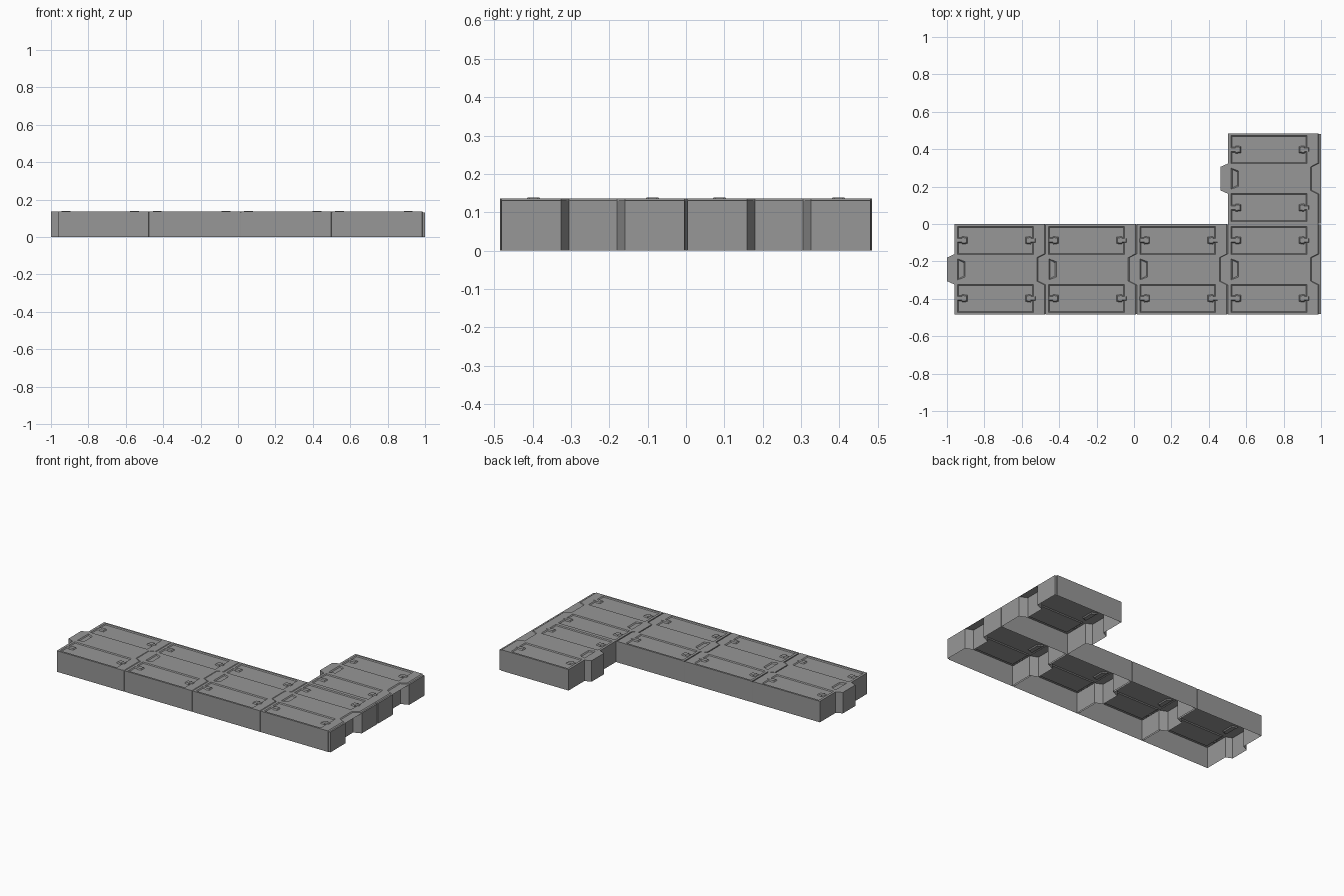
import bpy, bmesh
from math import copysign

if "Cube" in bpy.data.objects:
    bpy.data.objects.remove(bpy.data.objects["Cube"])

H = 0.136        # deck height
W = 0.2425       # half width of one block
L = 0.4875       # block pitch along x
LIP = 0.01       # stepped-down lip at the right end
TAB = 0.04       # depth of the locking tab
STEP = 0.005     # drop from deck to lip
GAP = 0.003      # seam groove between blocks

grey = bpy.data.materials.new("dark_grey")
grey.diffuse_color = (0.31, 0.31, 0.31, 1)
grey.use_nodes = True
grey.node_tree.nodes["Principled BSDF"].inputs["Base Color"].default_value = grey.diffuse_color


def outline(end, tip):
    """Half-mirrored plan of one block: tab on the left, notch on the right."""
    half = [(-TAB, 0.063), (0, 0.081), (0, W), (L - 0.005, W),
            (L - 0.003 + min(end, 0), W - GAP), (L + end, W - GAP - 0.001),
            (L + end, 0.083), (L - TAB + tip, 0.063)]
    return half + [(x, -y) for x, y in reversed(half)]


def loop(bm, pts, z):
    return [bm.verts.new((x, y, z)) for x, y in pts]


def bridge(bm, a, b):
    n = len(a)
    for i in range(n):
        j = (i + 1) % n
        bm.faces.new((a[i], a[j], b[j], b[i]))


def ring_edges(bm, ring):
    return [bm.edges.new((ring[i], ring[(i + 1) % len(ring)])) for i in range(len(ring))]


def rect(x0, x1, y0, y1):
    return [(x0, y0), (x1, y0), (x1, y1), (x0, y1)]


def shrink(pts, d):
    """Move each point towards the middle by d on both axes."""
    cx = sum(p[0] for p in pts) / len(pts)
    cy = sum(p[1] for p in pts) / len(pts)
    return [(x - copysign(d, x - cx), y - copysign(d, y - cy)) for x, y in pts]


def finish(bm, name):
    bmesh.ops.recalc_face_normals(bm, faces=bm.faces)
    me = bpy.data.meshes.new(name)
    bm.to_mesh(me)
    bm.free()
    me.materials.append(grey)
    return me


# Block shell: open underneath, with recessed panels and a slot in the deck
bm = bmesh.new()
top = loop(bm, outline(-0.007, -0.006), H)
edges = ring_edges(bm, top)
recesses = [(rect(0.016, 0.422, 0.08, 0.23), 0.005),
            (rect(0.016, 0.422, -0.23, -0.08), 0.005),
            ([(0.017, -0.056), (0.057, -0.041), (0.057, 0.041), (0.017, 0.056)], 0.006)]
holes = []
for pts, depth in recesses:
    ring = loop(bm, pts, H)
    edges += ring_edges(bm, ring)
    holes.append((ring, pts, depth))
bmesh.ops.triangle_fill(bm, edges=edges, use_beauty=True, use_dissolve=False,
                        normal=(0, 0, 1))
for ring, pts, depth in holes:
    floor = loop(bm, shrink(pts, 0.006), H - depth)
    bridge(bm, ring, floor)
    bm.faces.new(floor)
step = loop(bm, outline(0, 0), H - STEP)
shoulder = loop(bm, outline(LIP, 0.001), H - STEP)
foot = loop(bm, outline(LIP, 0.001), 0)
bridge(bm, top, step)
bridge(bm, step, shoulder)
bridge(bm, shoulder, foot)
shell_mesh = finish(bm, "block_shell")

# Lip: thin ledge roofing over the notch
bm = bmesh.new()
bm.faces.new(loop(bm, rect(L - TAB, L + LIP, -0.084, 0.084), H - STEP))
lip_mesh = finish(bm, "notch_lip")

# Clips: small T-shaped pads on both ends of each panel
bm = bmesh.new()
for cy in (-0.155, 0.155):
    for ox, s in ((0.012, 1), (0.436, -1)):
        half = [(0, 0.014), (0.024, 0.014), (0.03, 0.021), (0.057, 0.017)]
        tee = half + [(x, -y) for x, y in reversed(half)]
        pts = [(ox + s * x, cy + y) for x, y in tee]
        base = loop(bm, pts, H - 0.005)
        cap = loop(bm, shrink(pts, 0.005), H + 0.002)
        bridge(bm, base, cap)
        bm.faces.new(cap)
clip_mesh = finish(bm, "panel_clips")

# Layout: a row of four blocks plus one behind the last
spots = [(-0.96 + L * i, -W) for i in range(4)] + [(-0.96 + L * 3, W)]
for i, (x, y) in enumerate(spots):
    for mesh in (shell_mesh, lip_mesh, clip_mesh):
        ob = bpy.data.objects.new(f"{mesh.name}_{i + 1}", mesh)
        ob.location = (x, y, 0)
        bpy.context.collection.objects.link(ob)
